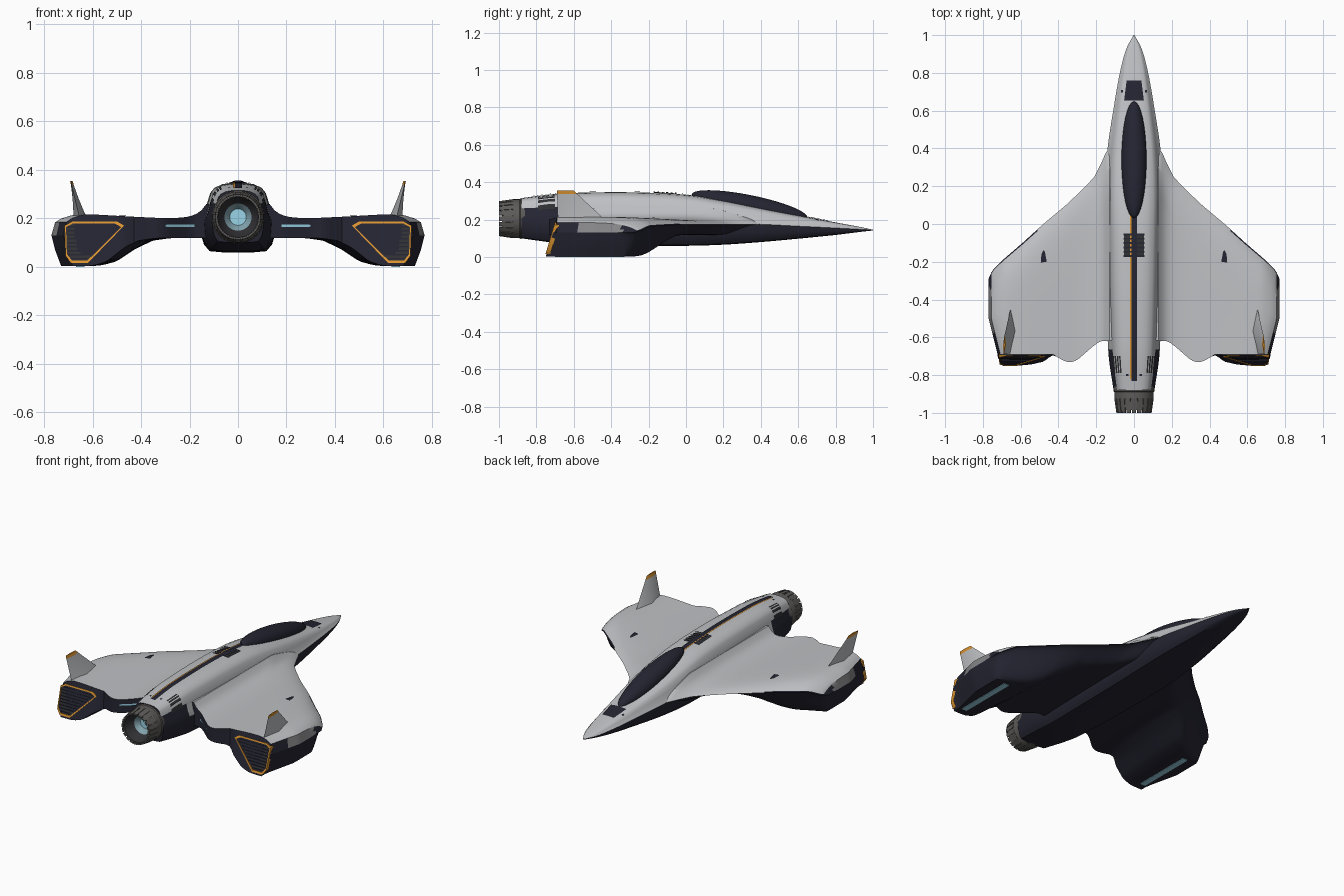
import bpy, bmesh, math

if "Cube" in bpy.data.objects:
    bpy.data.objects.remove(bpy.data.objects["Cube"])

def mat(name, r, g, b):
    m = bpy.data.materials.new(name)
    m.diffuse_color = (r, g, b, 1)
    m.use_nodes = True
    m.node_tree.nodes["Principled BSDF"].inputs["Base Color"].default_value = m.diffuse_color
    return m

LIGHT = mat("light grey hull", .52, .53, .55)
DARK = mat("dark navy", .018, .018, .032)
GREY = mat("mid grey panel", .24, .24, .25)
METAL = mat("nozzle metal", .11, .105, .10)
BLACK = mat("grille black", .03, .03, .034)
ORANGE = mat("orange trim", .72, .30, .03)
CYAN = mat("cyan glow", .33, .68, .82)
DIM = mat("dim glow", .22, .36, .41)

def add(name, verts, faces, mats, idx=None, mirror=False, recalc=True, angle=35):
    me = bpy.data.meshes.new(name)
    me.from_pydata(verts, [], faces)
    for m in mats:
        me.materials.append(m)
    if idx:
        me.polygons.foreach_set("material_index", idx)
    bm = bmesh.new()
    bm.from_mesh(me)
    bmesh.ops.remove_doubles(bm, verts=bm.verts, dist=1e-5)
    if recalc:
        bmesh.ops.recalc_face_normals(bm, faces=bm.faces)
    for f in bm.faces:
        f.smooth = True
    bm.to_mesh(me)
    bm.free()
    me.set_sharp_from_angle(angle=math.radians(angle))
    ob = bpy.data.objects.new(name, me)
    bpy.context.collection.objects.link(ob)
    if mirror:
        ob.modifiers.new("mirror", 'MIRROR').use_mirror_merge = False
    return ob

def clamp(t):
    return max(0.0, min(1.0, t))

def lerp(tab, x):
    if x <= tab[0][0]:
        return tab[0][1]
    for (a, p), (b, q) in zip(tab, tab[1:]):
        if x <= b:
            return p + (q - p) * (x - a) / (b - a)
    return tab[-1][1]

# Fuselage: y, half width, chine z, top z, bottom z
ST = [(-.88, .108, .205, .315, .10), (-.72, .132, .198, .335, .078), (-.6, .14, .19, .343, .065),
      (-.3, .15, .19, .346, .06), (0, .155, .185, .333, .06), (.2, .155, .18, .302, .066),
      (.4, .14, .175, .262, .08), (.6, .11, .165, .222, .098), (.8, .075, .155, .185, .118),
      (.93, .04, .148, .161, .134), (1, .002, .144, .146, .142)]
UP = [(0, 1), (.25, .99), (.45, .96), (.65, .87), (.75, .75), (.83, .5), (.91, .2), (1, 0)]
LOW = [(.97, -.45), (.9, -.75), (.76, -.96), (.4, -1), (0, -1)]

def station(y):
    """Smooth interpolation of the station table."""
    k = max(i for i in range(len(ST) - 1) if ST[i][0] <= y + 1e-9)
    def slope(i, c):
        a, b = ST[max(i - 1, 0)], ST[min(i + 1, len(ST) - 1)]
        return (b[c] - a[c]) / (b[0] - a[0])
    a, b = ST[k], ST[k + 1]
    h = b[0] - a[0]
    t = (y - a[0]) / h
    return [a[c] * (2*t**3 - 3*t*t + 1) + b[c] * (3*t*t - 2*t**3)
            + h * (slope(k, c) * (t**3 - 2*t*t + t) + slope(k + 1, c) * (t**3 - t*t)) for c in (1, 2, 3, 4)]

def hull_z(x, y):
    w, zc, zt, zb = station(y)
    return zc + (zt - zc) * lerp(UP, abs(x) / w)

half = UP + LOW
ring = half + [(-x, z) for x, z in half[-2:0:-1]]
n, M = len(ring), 70
V, F, I = [], [], []
for j in range(M + 1):
    y = -.88 + 1.88 * j / M
    w, zc, zt, zb = station(y)
    V += [(w * x, y, zc + z * ((zt - zc) if z > 0 else (zc - zb))) for x, z in ring]
for j in range(M):
    for i in range(n):
        k = (i + 1) % n
        F.append((j*n + i, j*n + k, j*n + n + k, j*n + n + i))
        zmid = ring[i][1] + ring[k][1]
        I.append(1 if zmid < (.8 if j < 8 else 0) else 0)
F += [tuple(range(n)), tuple(range(M*n, M*n + n))]
I += [1, 0]
add("fuselage", V, F, [LIGHT, DARK], I)

# Wing with the pod moulded into its underside
LE = [(.05, .42), (.14, .4), (.165, .34), (.21, .25), (.26, .195), (.36, .1), (.48, 0), (.59, -.1),
      (.7, -.195), (.75, -.245), (.77, -.29)]
TE = [(.05, -.6), (.14, -.62), (.18, -.62), (.22, -.65), (.3, -.72), (.34, -.735), (.38, -.72), (.43, -.69)]
ZLE = [(.05, .175), (.5, .175), (.7, .165), (.77, .13)]
ZT = [(0, .2), (.3, .2), (.6, .215), (.68, .215), (.73, .2), (.755, .185), (.77, .13)]
ZB = [(0, .12), (.28, .118), (.35, .108), (.42, .075), (.5, .022), (.56, .006), (.6, .003), (.73, .003),
      (.755, .07), (.77, .13)]

def wing_point(x, v, top):
    le, te = lerp(LE, x), lerp(TE, x)
    y = le + (te - le) * v
    d, z0 = le - y, lerp(ZLE, x)
    if top:
        z = z0 + (lerp(ZT, x) - z0) * (1 - math.exp(-d / .07))
        z += .06 * math.exp(-max(0, x - .13) / .035) * clamp(d / .25)
    else:
        r = clamp(d / lerp([(.5, .2), (.75, .1)], x))
        xx = x - .06 * v**3 if x < .66 else x
        z = z0 + (lerp(ZB, xx) - z0) * r * r * (3 - 2 * r)
        y -= .3 * (.2 - z) * v**4 * clamp((x - .42) / .06)
    s = clamp((x - .45) / .3)
    return (x - .05 * clamp((-.5 - y) / .2) * s, y, z)

xs = [.05 + .02 * i for i in range(35)] + [.742, .755, .763, .77]
N = 28
V, F, I = [], [], []
for top in (True, False):
    for x in xs:
        V += [wing_point(x, (j / N)**1.6, top) for j in range(N + 1)]
R, off = N + 1, len(xs) * (N + 1)
for i in range(len(xs) - 1):
    for j in range(N):
        q = (i*R + j, i*R + j + 1, (i+1)*R + j + 1, (i+1)*R + j)
        F += [q, tuple(a + off for a in reversed(q))]
        y = V[q[0]][1]
        rim = xs[i] > .754
        I += [2 if rim and -.56 < y < -.33 else 1 if rim or (j < 2 and xs[i] > .5) else 0, 1]
    F.append((i*R + N, (i+1)*R + N, (i+1)*R + N + off, i*R + N + off))
    I.append(1)
add("wing_and_pod", V, F, [LIGHT, DARK, GREY], I, mirror=True)

# Pod exhausts: orange rim, black grille and slats on a slanted plane
P = [(.47, .17), (.5, .187), (.685, .187), (.716, .17), (.712, .045), (.69, .015), (.62, .015)]
cx, cz = .635, .115
def back(x, z, o):
    return (x, -.69 - .3 * (.2 - z) - o, z)
inner = [(x + (cx - x) * .075, z + (cz - z) * .11) for x, z in P]
m = len(P)
V = [back(*p, o) for pts, o in ((P, -.02), (P, .006), (inner, .006), (inner, -.01)) for p in pts]
F = [(a*m + i, a*m + (i+1) % m, b*m + (i+1) % m, b*m + i) for a, b in ((0, 1), (1, 2), (2, 3)) for i in range(m)]
add("exhaust_rim", V, F, [ORANGE], mirror=True)
add("exhaust_grille", [back(*p, .001) for p in inner], [tuple(range(m))], [BLACK], mirror=True, recalc=False)
V, F = [], []
for k in range(9):
    z = .034 + k * .0165
    xl = .485 + (.165 - z) * 1.0 + .005
    b = len(V)
    V += [back(x, z + h, o) for x in (xl, .703) for h, o in ((-.003, .001), (-.003, .005), (.003, .005), (.003, .001))]
    F += [(b + i, b + (i+1) % 4, b + 4 + (i+1) % 4, b + 4 + i) for i in range(4)]
add("exhaust_slats", V, F, [DARK], mirror=True)

# Tail fins with orange tips
def fin_section(t):
    x, z = .652 + .036 * t, .205 + .15 * t
    y0, y1, th = -.44 - .16 * t, -.685 - .005 * t, .022 * (1 - t)**1.5 + .005
    return [(x, y0, z), (x + th, y0 + (y1 - y0) * .5, z), (x + .003, y1, z), (x - th, y0 + (y1 - y0) * .5, z)]
ts = [0, .12, .3, .55, .88, 1]
V = [p for t in ts for p in fin_section(t)]
F = [(a*4 + i, a*4 + (i+1) % 4, a*4 + 4 + (i+1) % 4, a*4 + 4 + i) for a in range(5) for i in range(4)] + [(20, 21, 22, 23)]
add("tail_fin", V, F, [LIGHT, ORANGE], [0] * 16 + [1] * 5, mirror=True)

# Canopy: stretched sphere sheared along the nose slope
bm = bmesh.new()
bmesh.ops.create_uvsphere(bm, u_segments=32, v_segments=20, radius=1)
V = [(v.co.x * .066, .34 + v.co.y * .31, .272 - .195 * v.co.y * .31 + v.co.z * .06) for v in bm.verts]
F = [tuple(v.index for v in f.verts) for f in bm.faces]
bm.free()
add("canopy", V, F, [DARK])

# Thin plates draped over the fuselage
def plate(name, x0, x1, y0, y1, m, lift=.004, taper=1, mirror=False):
    nx, ny = 6, max(2, int(abs(y1 - y0) / .025))
    V, F = [], []
    for j in range(ny + 1):
        y, s = y0 + (y1 - y0) * j / ny, 1 + (taper - 1) * j / ny
        for i in range(nx + 1):
            x = (x0 + (x1 - x0) * i / nx) * s
            V.append((x, y, hull_z(x, y) + lift))
    for j in range(ny):
        for i in range(nx):
            a = j * (nx + 1) + i
            F.append((a, a + 1, a + nx + 2, a + nx + 1))
    add(name, V, F, [m], mirror=mirror, recalc=False)

plate("spine_stripe", -.014, .016, -.83, .06, DARK)
plate("spine_orange_line", -.02, -.013, -.82, .05, ORANGE, .0045)
plate("nose_panel", -.052, .052, .655, .76, DARK, .004, .75)
plate("spine_vent", -.052, .052, -.17, -.05, BLACK, .003)
for k in range(6):
    plate(f"spine_vent_slat_{k}", -.055, .055, -.175 + k * .023, -.165 + k * .023, DARK, .007)
for k in range(4):
    plate(f"aft_vent_{k}", .066 + k * .011, .073 + k * .011, -.79, -.70, BLACK, .003, 1.08, True)
plate("aft_sensor", .03, .042, -.806, -.794, DARK, .003, 1, True)
plate("nose_sensor", .058, .068, .695, .71, DARK, .003, 1, True)

# Small wing vents, pod glow strips and trailing edge glow
def wz(x, y):
    return wing_point(x, (lerp(LE, x) - y) / (lerp(LE, x) - lerp(TE, x)), True)[2] + .004
pts = [(.462, -.2), (.494, -.205), (.49, -.16), (.48, -.14), (.472, -.145)]
add("wing_vent", [(x, y, wz(x, y)) for x, y in pts], [tuple(range(5))], [DARK], mirror=True, recalc=False)
V = [(x, y, z) for z in (0, .007) for x, y in ((.633, -.7), (.668, -.7), (.668, -.33), (.633, -.33))]
F = [(0, 1, 2, 3), (4, 5, 6, 7)] + [(i, (i+1) % 4, 4 + (i+1) % 4, 4 + i) for i in range(4)]
add("pod_glow_strip", V, F, [CYAN], mirror=True)
V = [(.18 + .02 * i, lerp(TE, .18 + .02 * i) - .005, z) for i in range(7) for z in (.165, .174)]
add("trailing_edge_glow", V, [(2*i, 2*i + 2, 2*i + 3, 2*i + 1) for i in range(6)], [CYAN], mirror=True, recalc=False)

# Main engine: revolved nozzle with petals round the rim
S, ZC = 40, .205
prof = [(.105, -.86), (.108, -.885), (.104, -.89), (.104, -.925), (.1, -.93), (.094, -.985), (.084, -.985),
        (.066, -.94), (.056, -.93), (.034, -.9), (0, -.9)]
part = [0, 0, 0, 0, 0, 0, 1, 1, 2, 3]
V = [(r * math.cos(2*math.pi*i/S), y, ZC + r * math.sin(2*math.pi*i/S)) for r, y in prof for i in range(S)]
F, I = [], []
for a in range(len(prof) - 1):
    for i in range(S):
        k = (i + 1) % S
        q = (a*S + i, a*S + k, a*S + S + k, a*S + S + i)
        F.append(q if a < 9 else q[:3])
        I.append(part[a])
add("engine_nozzle", V, F, [METAL, BLACK, DIM, CYAN], I, angle=25)
V, F = [], []
for p in range(20):
    b = len(V)
    for r0, y in ((.105, -.925), (.094, -1)):
        for r, da in ((r0 - .009, -.12), (r0 - .009, .12), (r0, .12), (r0, -.12)):
            a = 2 * math.pi * p / 20 + da
            V.append((r * math.cos(a), y, ZC + r * math.sin(a)))
    F += [(b, b+1, b+2, b+3), (b+4, b+5, b+6, b+7)]
    F += [(b + i, b + (i+1) % 4, b + 4 + (i+1) % 4, b + 4 + i) for i in range(4)]
add("nozzle_petals", V, F, [METAL])
